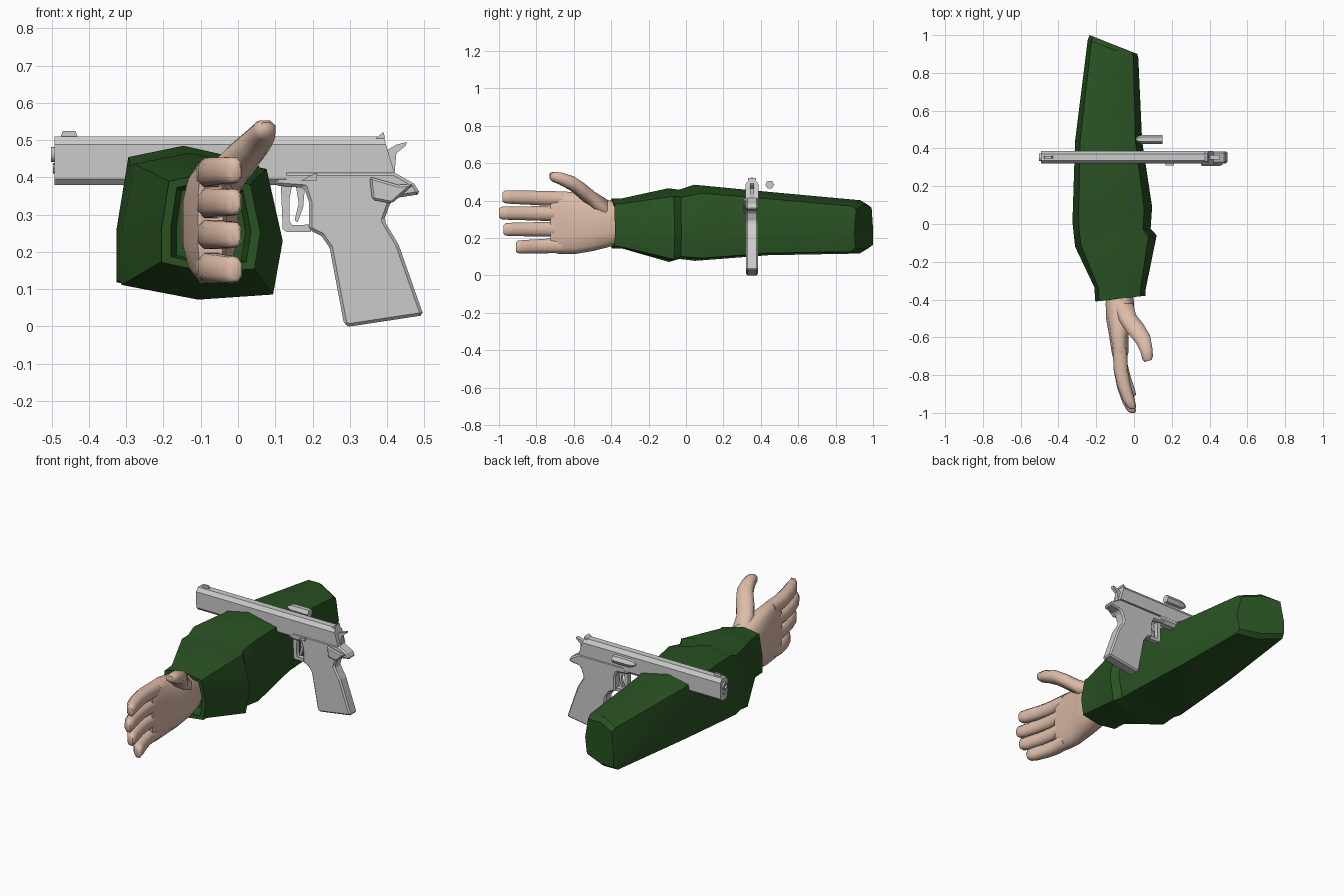
import bpy, bmesh, math

if "Cube" in bpy.data.objects:
    bpy.data.objects.remove(bpy.data.objects["Cube"])


def material(name, rgb):
    m = bpy.data.materials.new(name)
    m.diffuse_color = (*rgb, 1)
    m.use_nodes = True
    m.node_tree.nodes["Principled BSDF"].inputs["Base Color"].default_value = m.diffuse_color
    return m


GREEN = material("dark green cloth", (0.022, 0.085, 0.016))
SKIN = material("skin", (0.72, 0.50, 0.39))
METAL = material("light grey metal", (0.60, 0.60, 0.60))


def finish(name, bm, mat, smooth=None, bevel=0):
    bmesh.ops.recalc_face_normals(bm, faces=bm.faces)
    me = bpy.data.meshes.new(name)
    bm.to_mesh(me)
    bm.free()
    ob = bpy.data.objects.new(name, me)
    bpy.context.collection.objects.link(ob)
    me.materials.append(mat)
    if bevel:
        b = ob.modifiers.new("bevel", 'BEVEL')
        b.width, b.segments, b.limit_method = bevel, 1, 'ANGLE'
    if smooth:
        bpy.ops.object.select_all(action='DESELECT')
        ob.select_set(True)
        bpy.context.view_layer.objects.active = ob
        bpy.ops.object.shade_smooth_by_angle(angle=math.radians(smooth))
    return ob


def skin_rings(bm, rings):
    """Join equal rings of points into a closed tube."""
    vs = [[bm.verts.new(p) for p in r] for r in rings]
    n = len(vs[0])
    for a, b in zip(vs, vs[1:]):
        for i in range(n):
            bm.faces.new((a[i], a[(i + 1) % n], b[(i + 1) % n], b[i]))
    bm.faces.new(vs[0])
    bm.faces.new(vs[-1])


def loft_y(name, profile, rings, mat, smooth):
    """Loft a unit profile along y; ring = (y, slant, x0, x1, z0, z1)."""
    bm = bmesh.new()
    skin_rings(bm, [[((x0 + x1) / 2 + u * (x1 - x0) / 2, y + s * u,
                      (z0 + z1) / 2 + v * (z1 - z0) / 2) for u, v in profile]
                    for y, s, x0, x1, z0, z1 in rings])
    return finish(name, bm, mat, smooth)


def prism(name, pts, y0, y1, bevel=0):
    """Extrude an x-z outline from y0 to y1."""
    bm = bmesh.new()
    skin_rings(bm, [[(x, y, z) for x, z in pts] for y in (y0, y1)])
    return finish(name, bm, METAL, bevel=bevel)


def bar_x(name, section, xs, lean=0):
    """Extrude a mirrored y-z half section along x; lean shifts the rear top."""
    full = [(GY + y, z) for y, z in section] + [(GY - y, z) for y, z in section[::-1]]
    zlow = min(z for _, z in full)
    bm = bmesh.new()
    skin_rings(bm, [[(xs[0], y, z) for y, z in full],
                    [(xs[1] - lean * (z - zlow), y, z) for y, z in full]])
    return finish(name, bm, METAL)


def round_x(name, y, z, stations, n=8):
    """Turned part along x from (x, radius) stations."""
    bm = bmesh.new()
    skin_rings(bm, [[(x, y + r * math.cos(2 * math.pi * i / n),
                      z + r * math.sin(2 * math.pi * i / n)) for i in range(n)]
                    for x, r in stations])
    return finish(name, bm, METAL, 40)


def superellipse(n, p):
    out = []
    for i in range(n):
        a = 2 * math.pi * (i + 0.5) / n
        c, s = math.cos(a), math.sin(a)
        out.append((math.copysign(abs(c) ** p, c), math.copysign(abs(s) ** p, s)))
    m = max(u for u, _ in out)
    return [(u / m, v / m) for u, v in out]


# Sleeve: eight-sided loft with open cuff, elbow fold and slanted shoulder end
sleeve_profile = [(-.85, .85), (-.15, 1), (.8, .78), (1, -.2),
                  (.88, -.93), (-.05, -1), (-1, -.8), (-1, -.1)]
loft_y("sleeve", sleeve_profile, [
    (-.30, 0, -.165, .02, .17, .38),
    (-.393, .015, -.18, .035, .165, .39),
    (-.395, .015, -.205, .06, .145, .41),
    (-.345, -.01, -.21, .06, .145, .412),
    (-.09, .03, -.312, .12, .072, .466),
    (-.035, .01, -.32, .088, .088, .458),
    (.05, .04, -.326, .096, .078, .485),
    (.44, 0, -.312, .043, .108, .447),
    (.925, -.05, -.245, .023, .117, .402),
    (.95, -.05, -.235, .018, .14, .38)], GREEN, 32)

# Hand: palm, four fingers and thumb
palm_profile = superellipse(12, 0.7)
loft_y("palm", palm_profile, [
    (-.32, 0, -.14, -.01, .18, .37),
    (-.42, 0, -.15, .0, .15, .405),
    (-.50, 0, -.148, -.005, .13, .425),
    (-.59, 0, -.132, -.03, .115, .445),
    (-.68, 0, -.118, -.03, .115, .45),
    (-.725, 0, -.108, -.04, .125, .442)], SKIN, 60)

finger_profile = superellipse(8, 0.8)
fingers = [("index_finger", .41, .42, -.98), ("middle_finger", .33, .334, -1.0),
           ("ring_finger", .247, .246, -.975), ("little_finger", .16, .152, -.91)]
for name, za, zb, tip in fingers:
    rings = []
    for t, cx, hx, hz in [(0, -.075, .038, .039), (.35, -.07, .037, .039),
                          (.62, -.052, .036, .037), (.85, -.028, .032, .036),
                          (.97, -.012, .023, .033), (1, -.006, .012, .024)]:
        z = za + (zb - za) * t
        rings.append((-.66 + (tip + .66) * t, 0, cx - hx, cx + hx, z - hz, z + hz))
    loft_y(name, finger_profile, rings, SKIN, 60)

loft_y("thumb", finger_profile, [
    (-.42, 0, -.13, -.005, .30, .405),
    (-.49, .01, -.085, .01, .35, .445),
    (-.55, .02, -.04, .05, .405, .49),
    (-.61, .02, .01, .085, .455, .53),
    (-.67, .01, .035, .098, .485, .55),
    (-.71, .01, .045, .1, .502, .553),
    (-.725, .005, .057, .093, .515, .547)], SKIN, 60)

# Pistol: slide, frame and grip
GY = 0.353
bar_x("slide", [(.034, .412), (.034, .488), (.018, .51)], (-.492, .42), 0.3)
bar_x("dust_cover", [(.033, .413), (.033, .396), (.018, .38)], (-.492, .13))
prism("frame_and_grip", [
    (.10, .413), (.10, .378), (.178, .372), (.19, .335), (.19, .26), (.224, .243),
    (.246, .211), (.285, .004), (.30, 0), (.498, .03), (.431, .22), (.392, .285),
    (.41, .335), (.425, .345), (.49, .355), (.473, .383), (.42, .413)],
    GY - .032, GY + .032, bevel=.008)

# Trigger guard and trigger
prism("trigger_guard", [
    (.115, .38), (.12, .262), (.13, .254), (.195, .254), (.205, .275), (.165, .272),
    (.145, .272), (.138, .285), (.138, .34), (.145, .38)], GY - .014, GY + .014)
prism("trigger", [(.155, .38), (.163, .33), (.152, .285), (.16, .28),
                  (.175, .32), (.18, .38)], GY - .008, GY + .008)

# Sights and hammer
prism("front_sight", [(-.478, .505), (-.47, .524), (-.436, .524), (-.428, .505)],
      GY - .006, GY + .006)
prism("rear_sight", [(.37, .505), (.39, .522), (.395, .505)], GY - .022, GY + .022)
prism("hammer", [(.395, .47), (.425, .488), (.453, .495), (.45, .485), (.425, .465),
                 (.42, .41), (.40, .41)], GY - .011, GY + .011)

# Levers on the sides
prism("safety_lever", [(.353, .402), (.43, .38), (.473, .383), (.413, .33), (.36, .34)],
      GY - .045, GY - .028, bevel=.006)
prism("slide_stop", [(.168, .39), (.205, .41), (.212, .41), (.21, .39)],
      GY - .042, GY - .028)

# Muzzle, recoil plug and loose round beside the slide
round_x("barrel_muzzle", GY, .462, [(-.40, .02), (-.502, .02), (-.502, .013), (-.47, .012)], 12)
round_x("recoil_plug", GY, .425, [(-.40, .014), (-.497, .014)])
round_x("loose_round", .448, .485, [(.01, .008), (.022, .017), (.042, .024), (.15, .024)], 6)
